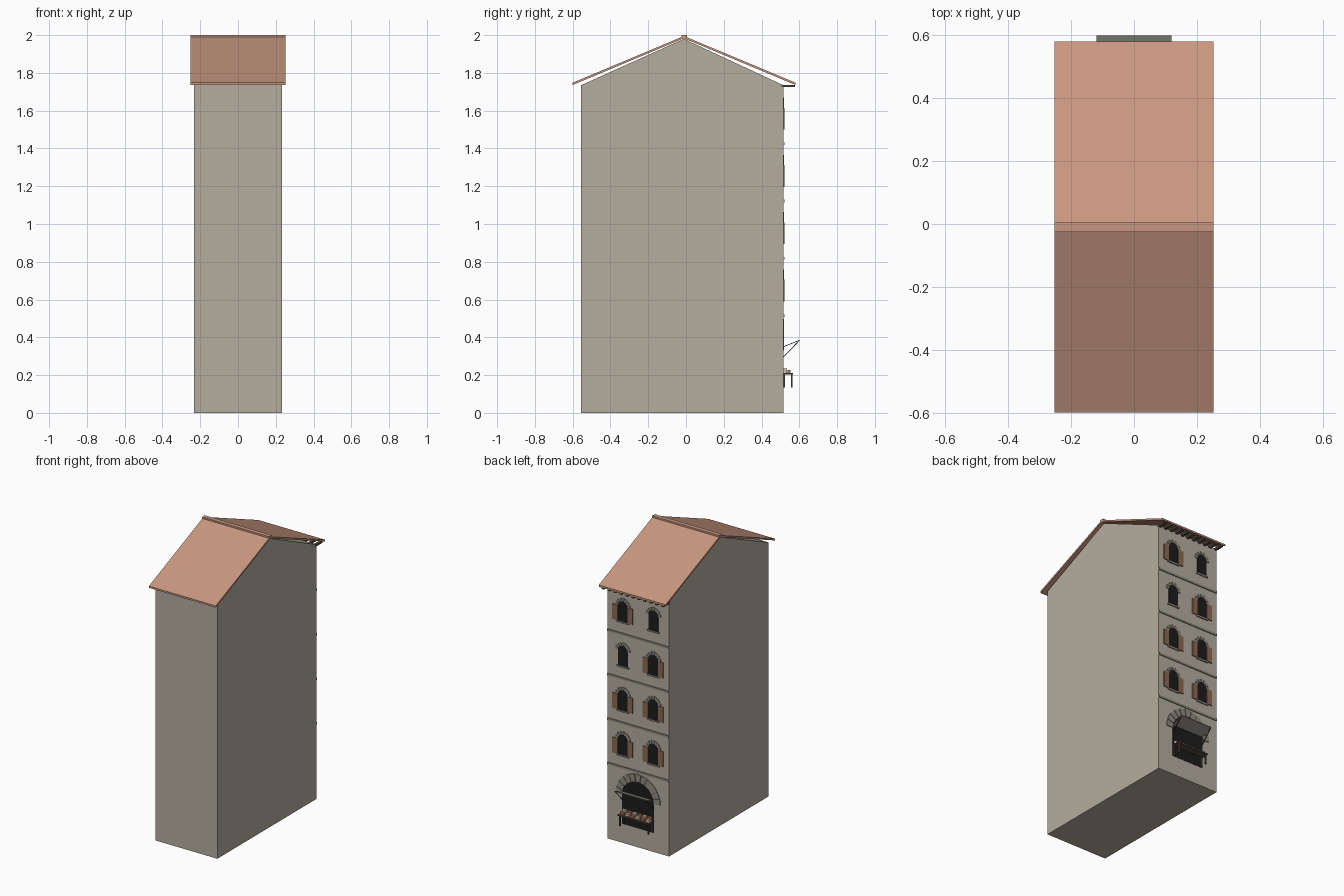
import bpy, bmesh, math
from mathutils import Vector, Matrix

if "Cube" in bpy.data.objects:
    bpy.data.objects.remove(bpy.data.objects["Cube"])

WALL_Y = 0.515      # plane of the decorated facade
RIDGE_Y = -0.011


def material(name, rgb):
    m = bpy.data.materials.new(name)
    m.diffuse_color = (*rgb, 1)
    m.use_nodes = True
    m.node_tree.nodes["Principled BSDF"].inputs["Base Color"].default_value = m.diffuse_color
    return m


PLASTER = material("plaster", (0.46, 0.42, 0.345))
TILE = material("roof_tile", (0.58, 0.31, 0.215))
STONE = material("stone_trim", (0.28, 0.26, 0.215))
DARK = material("dark_opening", (0.012, 0.012, 0.012))
SHUTTER = material("shutter_wood", (0.27, 0.14, 0.085))
TIMBER = material("dark_timber", (0.09, 0.07, 0.05))
CANVAS = material("awning_canvas", (0.29, 0.28, 0.23))
RED = material("red_goods", (0.5, 0.16, 0.09))
CREAM = material("cream_goods", (0.62, 0.56, 0.44))


def finish(name, bm, mat):
    bmesh.ops.recalc_face_normals(bm, faces=bm.faces)
    me = bpy.data.meshes.new(name)
    bm.to_mesh(me)
    bm.free()
    me.materials.append(mat)
    ob = bpy.data.objects.new(name, me)
    bpy.context.collection.objects.link(ob)
    return ob


def add_box(bm, x0, x1, y0, y1, z0, z1):
    mat = Matrix.Translation(((x0 + x1) / 2, (y0 + y1) / 2, (z0 + z1) / 2))
    bmesh.ops.create_cube(bm, size=1, matrix=mat @ Matrix.Diagonal((x1 - x0, y1 - y0, z1 - z0, 1)))


def box(name, mat, *dims):
    bm = bmesh.new()
    add_box(bm, *dims)
    return finish(name, bm, mat)


def add_prism(bm, pts, axis, a, b):
    """Extrude a 2D outline: axis 'x' takes (y, z) points, axis 'y' takes (x, z)."""
    place = (lambda p, t: (t, p[0], p[1])) if axis == 'x' else (lambda p, t: (p[0], t, p[1]))
    face = bm.faces.new([bm.verts.new(place(p, a)) for p in pts])
    ext = bmesh.ops.extrude_face_region(bm, geom=[face])
    move = Vector((b - a, 0, 0)) if axis == 'x' else Vector((0, b - a, 0))
    bmesh.ops.translate(bm, vec=move, verts=[v for v in ext["geom"] if isinstance(v, bmesh.types.BMVert)])


def prism(name, mat, pts, axis, a, b):
    bm = bmesh.new()
    add_prism(bm, pts, axis, a, b)
    return finish(name, bm, mat)


def arc(cx, cz, r, a0, a1, n):
    return [(cx + r * math.cos(a0 + (a1 - a0) * i / n), cz + r * math.sin(a0 + (a1 - a0) * i / n))
            for i in range(n + 1)]


def arched_opening(name, cx, half, z0, spring):
    pts = [(cx - half, z0), (cx + half, z0)] + arc(cx, spring, half, 0, math.pi, 12)
    prism(name, DARK, pts, 'y', WALL_Y - 0.01, WALL_Y + 0.0015)


def stone_arch(name, cx, spring, r0, r1, count, depth):
    """Ring of separate wedge stones with thin joints."""
    bm = bmesh.new()
    step, gap = math.pi / count, 0.004 / r1
    for i in range(count):
        a, b = i * step + gap / 2, (i + 1) * step - gap / 2
        add_prism(bm, arc(cx, spring, r0, a, b, 2) + arc(cx, spring, r1, b, a, 2),
                  'y', WALL_Y - 0.005, WALL_Y + depth)
    finish(name, bm, STONE)


# House body with gable
prism("house_body", PLASTER,
      [(-0.555, 0), (WALL_Y, 0), (WALL_Y, 1.735), (RIDGE_Y, 1.98), (-0.555, 1.735)], 'x', -0.2325, 0.2325)

# Roof slabs and ridge cap
for name, eave in (("front_roof_slope", -0.6), ("back_roof_slope", 0.58)):
    prism(name, TILE, [(RIDGE_Y, 1.983), (RIDGE_Y, 1.995), (eave, 1.748), (eave, 1.736)],
          'x', -0.2525, 0.2525)
box("ridge_cap", TILE, -0.2525, 0.2525, -0.025, 0.004, 1.984, 2.0)

# Rafter tails under the back eave
bm = bmesh.new()
for i in range(11):
    x = -0.225 + 0.045 * i
    add_box(bm, x - 0.009, x + 0.009, WALL_Y - 0.01, 0.577, 1.724, 1.737)
finish("rafter_tails", bm, TIMBER)

# Floors: string course and two windows each
for floor in range(4):
    base = 0.515 + 0.3033 * floor
    box("string_course", STONE, -0.2325, 0.2325, WALL_Y - 0.005, WALL_Y + 0.006, base - 0.007, base + 0.007)
    z0, spring = base + 0.085, base + 0.187
    for side in (1, -1):
        cx = 0.115 * side
        arched_opening("window_opening", cx, 0.037, z0, spring)
        stone_arch("window_arch", cx, spring, 0.037, 0.058, 7, 0.004)
        box("window_sill", STONE, cx - 0.045, cx + 0.045, WALL_Y - 0.005, WALL_Y + 0.007, z0 - 0.01, z0)
        if (floor, side) in ((2, 1), (3, -1)):      # two windows have no shutters
            continue
        bm = bmesh.new()
        for s in (1, -1):
            xs = sorted((cx + s * 0.038, cx + s * 0.077))
            add_box(bm, *xs, WALL_Y - 0.002, WALL_Y + 0.006, z0, spring + 0.003)
        finish("shutters", bm, SHUTTER)

# Shop opening with stone arch
arched_opening("shop_opening", 0, 0.12, 0.13, 0.328)
stone_arch("shop_arch", 0, 0.328, 0.12, 0.17, 11, 0.005)

# Awning tilted up, with a strut at each end
prism("awning", CANVAS, [(WALL_Y, 0.348), (WALL_Y, 0.352), (0.6, 0.386), (0.6, 0.382)], 'x', -0.12, 0.12)
for x in (-0.12, 0.115):
    prism("awning_strut", TIMBER, [(WALL_Y, 0.292), (WALL_Y, 0.298), (0.599, 0.385), (0.599, 0.379)],
          'x', x, x + 0.005)

# Market table
box("table_top", TIMBER, -0.12, 0.12, WALL_Y, 0.567, 0.203, 0.211)
bm = bmesh.new()
for x in (-0.108, 0.108):
    for y in (0.52, 0.559):
        add_box(bm, x - 0.005, x + 0.005, y - 0.004, y + 0.004, 0.135, 0.205)
finish("table_legs", bm, TIMBER)

# Goods in two stepped rows of alternating colours
for i in range(6):
    x = -0.095 + 0.038 * i
    for row, (y0, y1, top) in enumerate(((0.517, 0.534, 0.236), (0.537, 0.553, 0.226))):
        box("goods", (RED, CREAM)[(i + row) % 2], x - 0.015, x + 0.015, y0, y1, 0.211, top)
